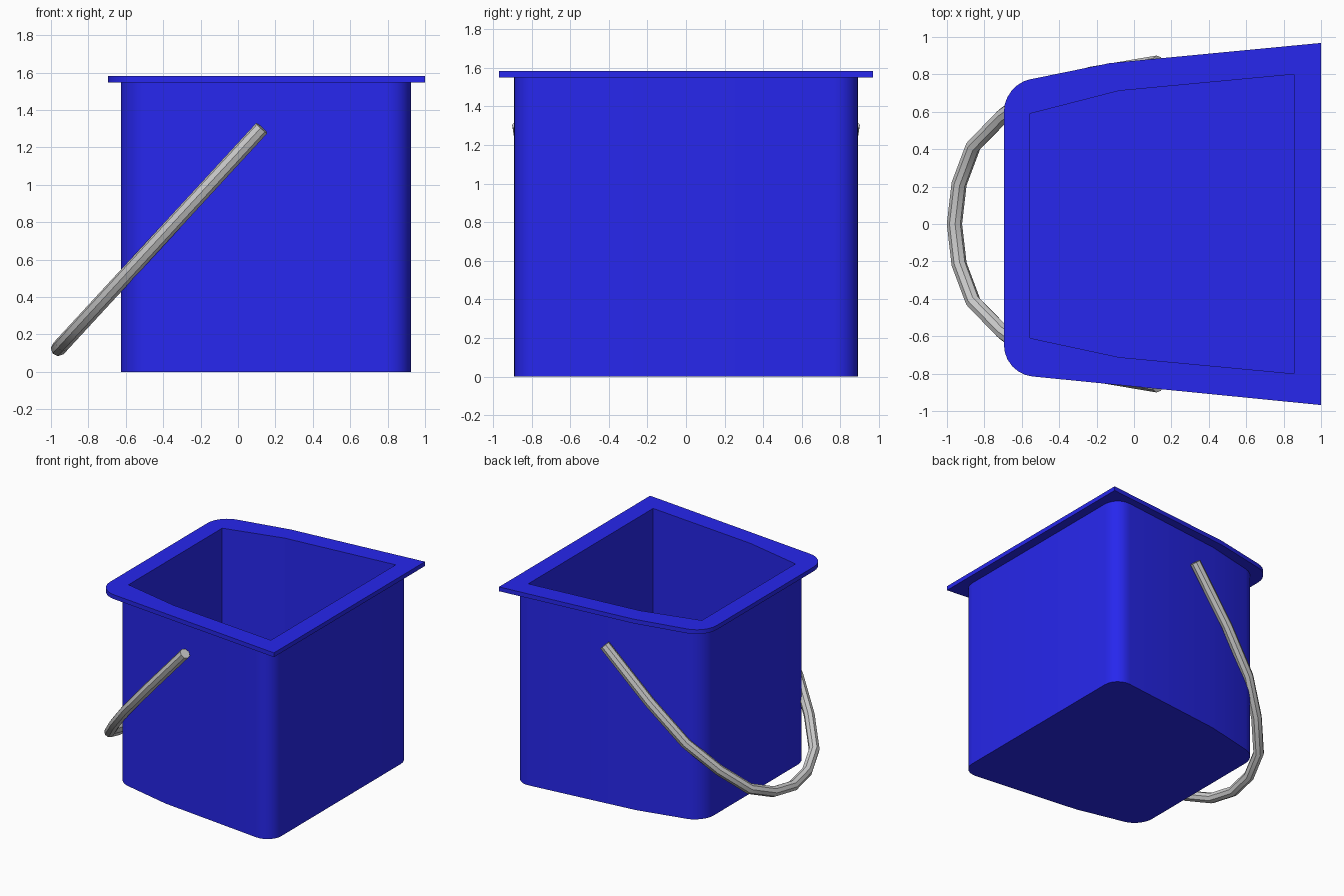
import bpy, bmesh
from mathutils import Vector

if "Cube" in bpy.data.objects:
    bpy.data.objects.remove(bpy.data.objects["Cube"])

blue = bpy.data.materials.new("blue_plastic")
blue.diffuse_color = (0.02, 0.02, 0.85, 1)
blue.use_nodes = True
blue.node_tree.nodes["Principled BSDF"].inputs["Base Color"].default_value = blue.diffuse_color


def rounded(corners, steps=6):
    """Turn (x, y, radius) corners into a plan outline with curved corners."""
    out = []
    for i, (x, y, r) in enumerate(corners):
        p = Vector((x, y))
        if r == 0:
            out.append(p)
            continue
        a = p + (Vector(corners[i - 1][:2]) - p).normalized() * r
        b = p + (Vector(corners[(i + 1) % len(corners)][:2]) - p).normalized() * r
        for k in range(steps + 1):
            t = k / steps
            # rational quadratic: close to a circular arc
            w = (1 - t) ** 2, 1.414 * t * (1 - t), t * t
            out.append((a * w[0] + p * w[1] + b * w[2]) / sum(w))
    return out


def prism(name, outline, z0, z1):
    bm = bmesh.new()
    base = bm.faces.new([bm.verts.new((p.x, p.y, z0)) for p in outline])
    top = bmesh.ops.extrude_face_region(bm, geom=[base])["geom"]
    bmesh.ops.translate(bm, vec=(0, 0, z1 - z0),
                        verts=[v for v in top if isinstance(v, bmesh.types.BMVert)])
    bmesh.ops.recalc_face_normals(bm, faces=bm.faces)
    mesh = bpy.data.meshes.new(name)
    bm.to_mesh(mesh)
    bm.free()
    ob = bpy.data.objects.new(name, mesh)
    bpy.context.collection.objects.link(ob)
    mesh.materials.append(blue)
    return ob


def smooth(ob):
    bpy.ops.object.select_all(action='DESELECT')
    ob.select_set(True)
    bpy.context.view_layer.objects.active = ob
    bpy.ops.object.shade_smooth_by_angle(angle=0.6)


# Plan outlines, anticlockwise
body_plan = rounded([(-0.625, -0.67, 0.13), (-0.1, -0.79, 0), (0.925, -0.905, 0.14),
                     (0.925, 0.905, 0.14), (-0.1, 0.79, 0), (-0.625, 0.67, 0.13)])
rim_plan = rounded([(-0.695, -0.80, 0.15), (1.0, -0.968, 0), (1.0, 0.968, 0),
                    (-0.13, 0.86, 0), (-0.695, 0.745, 0.14)])
hole_plan = rounded([(-0.555, -0.61, 0), (-0.08, -0.712, 0), (0.855, -0.80, 0),
                     (0.855, 0.80, 0), (-0.08, 0.712, 0), (-0.555, 0.59, 0)])

# Tub, rim and the hollow inside them
body = prism("bucket_body", body_plan, 0, 1.55)
rim = prism("bucket_rim", rim_plan, 1.548, 1.583)
cutter = prism("hollow_cutter", hole_plan, 0.06, 1.8)
cutter.hide_render = True
cutter.hide_set(True)
for ob in (body, rim):
    mod = ob.modifiers.new("hollow", 'BOOLEAN')
    mod.object = cutter
    mod.operation = 'DIFFERENCE'
    mod.solver = 'EXACT'
    smooth(ob)
    # keep the hollow ahead of the smoothing modifier, if one was added
    ob.modifiers.move(ob.modifiers.find("hollow"), 0)

# Carrying handle: a bent tube lying on a slope, mirrored in y
half = [(0.127, 0.86), (-0.23, 0.80), (-0.50, 0.72), (-0.70, 0.58),
        (-0.86, 0.415), (-0.935, 0.215)]
path = half + [(-0.96, 0)] + [(x, -y) for x, y in reversed(half)]
curve = bpy.data.curves.new("handle", 'CURVE')
curve.dimensions = '3D'
curve.bevel_depth = 0.041
curve.bevel_resolution = 2
curve.use_fill_caps = True
spline = curve.splines.new('POLY')
spline.points.add(len(path) - 1)
for pt, (x, y) in zip(spline.points, path):
    pt.co = (x, y, 1.303 + 1.084 * (x - 0.127), 1)
handle = bpy.data.objects.new("handle", curve)
bpy.context.collection.objects.link(handle)
bpy.ops.object.select_all(action='DESELECT')
handle.select_set(True)
bpy.context.view_layer.objects.active = handle
bpy.ops.object.convert(target='MESH')
smooth(bpy.context.view_layer.objects.active)
